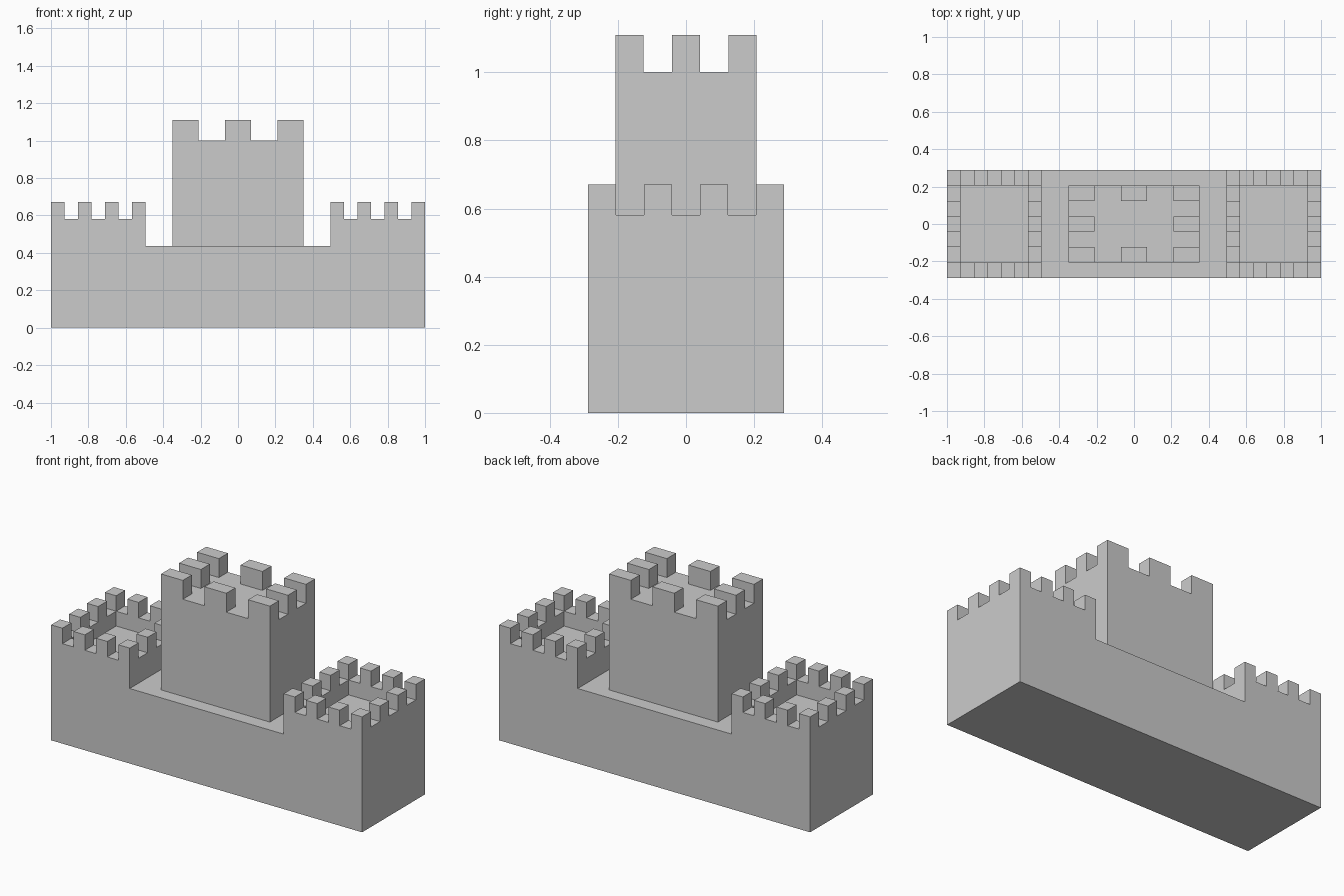
import bpy, bmesh, math
from itertools import product

if "Cube" in bpy.data.objects:
    bpy.data.objects.remove(bpy.data.objects["Cube"])

HALF_Y = 0.288                      # half depth of the wall
WALL_Z, FLOOR_Z, NOTCH_Z, TOWER_Z = 0.436, 0.495, 0.581, 0.671
KEEP_X, KEEP_Y, KEEP_Z, KEEP_TOP = 0.35, 0.207, 1.0, 1.11


def box(x0, x1, y0, y1, z0, z1):
    return tuple((round(min(p), 4), round(max(p), 4))
                 for p in ((x0, x1), (y0, y1), (z0, z1)))


def battlements(x0, x1, y0, y1, z0, z1, n):
    """Merlons on every second cell around the rim of an n by n grid."""
    dx, dy = (x1 - x0) / n, (y1 - y0) / n
    return [box(x0 + i * dx, x0 + (i + 1) * dx, y0 + j * dy, y0 + (j + 1) * dy, z0, z1)
            for i, j in product(range(0, n, 2), repeat=2)
            if i in (0, n - 1) or j in (0, n - 1)]


def fuse(name, boxes):
    """Join boxes into one clean shell without any inner faces."""
    cuts = [sorted({v for b in boxes for v in b[a]}) for a in range(3)]
    solid = set()
    for b in boxes:
        solid.update(product(*(range(cuts[a].index(b[a][0]), cuts[a].index(b[a][1]))
                               for a in range(3))))
    bm = bmesh.new()
    verts = {}

    def vert(k):
        if k not in verts:
            verts[k] = bm.verts.new([cuts[a][k[a]] for a in range(3)])
        return verts[k]

    for cell in solid:
        for a, side in product(range(3), (0, 1)):
            near = list(cell)
            near[a] += 2 * side - 1
            if tuple(near) in solid:
                continue
            ring = []
            for u, v in ((0, 0), (1, 0), (1, 1), (0, 1)):
                k = list(cell)
                k[a] += side
                k[(a + 1) % 3] += u
                k[(a + 2) % 3] += v
                ring.append(vert(tuple(k)))
            bm.faces.new(ring if side else ring[::-1])
    bmesh.ops.dissolve_limit(bm, angle_limit=math.radians(1),
                             verts=bm.verts[:], edges=bm.edges[:])
    mesh = bpy.data.meshes.new(name)
    bm.to_mesh(mesh)
    bm.free()
    ob = bpy.data.objects.new(name, mesh)
    bpy.context.collection.objects.link(ob)
    return ob


# Long base wall
parts = [box(-1, 1, -HALF_Y, HALF_Y, 0, WALL_Z)]

# End towers: sunken floor, parapet walls and battlements, mirrored in x
x0, x1 = 0.495, 1.0
tx, ty = (x1 - x0) / 7, 2 * HALF_Y / 7
tower = [box(x0, x1, -HALF_Y, HALF_Y, WALL_Z, FLOOR_Z),
         box(x0, x0 + tx, -HALF_Y, HALF_Y, FLOOR_Z, NOTCH_Z),
         box(x1 - tx, x1, -HALF_Y, HALF_Y, FLOOR_Z, NOTCH_Z),
         box(x0, x1, -HALF_Y, -HALF_Y + ty, FLOOR_Z, NOTCH_Z),
         box(x0, x1, HALF_Y - ty, HALF_Y, FLOOR_Z, NOTCH_Z)]
tower += battlements(x0, x1, -HALF_Y, HALF_Y, NOTCH_Z, TOWER_Z, 7)
parts += tower + [box(-x[0], -x[1], *y, *z) for x, y, z in tower]

# Central keep with flat roof and larger merlons
parts.append(box(-KEEP_X, KEEP_X, -KEEP_Y, KEEP_Y, WALL_Z, KEEP_Z))
parts += battlements(-KEEP_X, KEEP_X, -KEEP_Y, KEEP_Y, KEEP_Z, KEEP_TOP, 5)

fuse("castle", parts)
